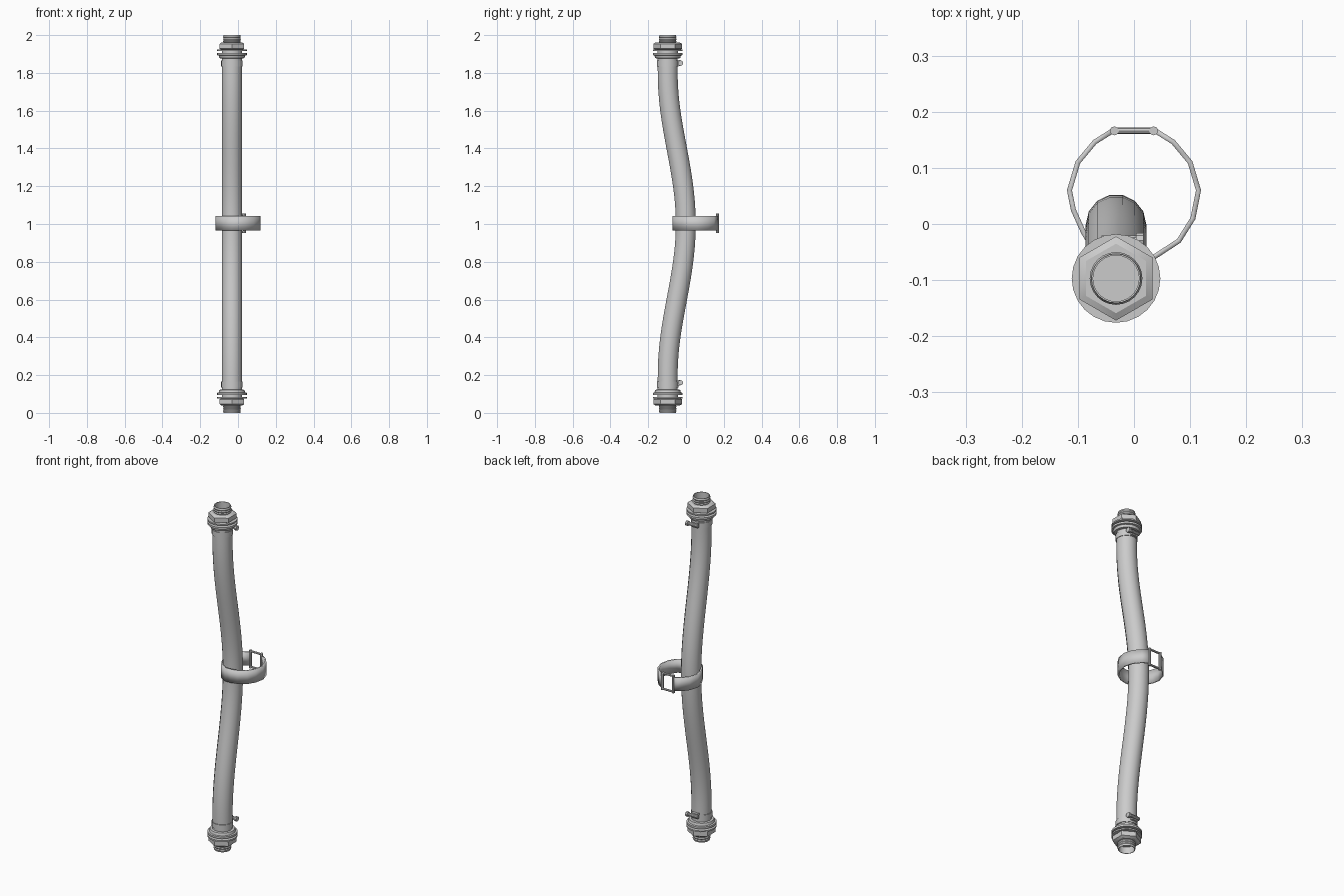
import bpy, bmesh
from math import pi, sin, cos, radians
from mathutils import Matrix, Vector

if "Cube" in bpy.data.objects:
    bpy.data.objects.remove(bpy.data.objects["Cube"])

GREY = (0.6, 0.6, 0.6, 1)
mat = bpy.data.materials.new("plain grey")
mat.use_nodes = True
mat.diffuse_color = GREY
mat.node_tree.nodes["Principled BSDF"].inputs["Base Color"].default_value = GREY

AX, AY = -0.032, -0.097   # axis of both end fittings


def finish(name, bm, smooth=True):
    bmesh.ops.recalc_face_normals(bm, faces=bm.faces)
    mesh = bpy.data.meshes.new(name)
    bm.to_mesh(mesh)
    bm.free()
    mesh.materials.append(mat)
    ob = bpy.data.objects.new(name, mesh)
    bpy.context.collection.objects.link(ob)
    if smooth:
        bpy.ops.object.select_all(action="DESELECT")
        ob.select_set(True)
        bpy.context.view_layer.objects.active = ob
        bpy.ops.object.shade_smooth_by_angle(angle=radians(35))
    return ob


def skin(bm, rings, closed=False):
    """Bridge equal rings of points; cap the ends unless closed."""
    loops = [[bm.verts.new(p) for p in ring] for ring in rings]
    n = len(loops[0])
    pairs = list(zip(loops, loops[1:]))
    if closed:
        pairs.append((loops[-1], loops[0]))
    for a, b in pairs:
        for i in range(n):
            j = (i + 1) % n
            bm.faces.new((a[i], a[j], b[j], b[i]))
    if not closed:
        bm.faces.new(loops[0])
        bm.faces.new(loops[-1])


def circle(r, n, start=0.0):
    return [(r * cos(start + 2 * pi * i / n), r * sin(start + 2 * pi * i / n)) for i in range(n)]


def lathe(name, profile, top, sides=24, start=0.0, closed=False):
    """Profile is (radius, distance in from the end of the hose)."""
    bm = bmesh.new()
    skin(bm, [[(AX + x, AY + y, 2 - d if top else d) for x, y in circle(r, sides, start)]
              for r, d in profile], closed)
    return finish(name, bm)


def rod(name, a, b, r, sides=10):
    a, b = Vector(a), Vector(b)
    bm = bmesh.new()
    turn = (b - a).to_track_quat("Z", "Y").to_matrix().to_4x4()
    bmesh.ops.create_cone(bm, cap_ends=True, segments=sides, radius1=r, radius2=r,
                          depth=(b - a).length, matrix=Matrix.Translation((a + b) / 2) @ turn)
    return finish(name, bm)


def box(name, centre, size):
    bm = bmesh.new()
    bmesh.ops.create_cube(bm, size=1, matrix=Matrix.Translation(centre) @ Matrix.Diagonal((*size, 1)))
    return finish(name, bm, False)


# Bowed hose
def bow(z):
    return -0.049 + 0.048 * cos(pi * min(abs(z - 1) / 0.8, 1))


hose = bmesh.new()
rings = []
for k in range(33):
    z = 0.115 + 1.77 * k / 32
    slope = (bow(z + 0.01) - bow(z - 0.01)) / 0.02
    rings.append([(AX + x, bow(z) + y, z - slope * y) for x, y in circle(0.054, 14)])
skin(hose, rings)
finish("hose", hose)

# End fittings, alike at both ends
for end, top in (("lower", False), ("upper", True)):
    thread = [(0.047 if i % 2 else 0.044, 0.004 + 0.006 * i) for i in range(7)]
    lathe(end + "_threaded_spout",
          [(0.041, 0.12), (0.041, 0), (0.044, 0)] + thread + [(0.054, 0.05), (0.054, 0.12)], top)
    lathe(end + "_hex_nut", [(0.062, 0.038), (0.075, 0.046), (0.075, 0.072), (0.066, 0.077)],
          top, 6, pi / 2)
    lathe(end + "_washer", [(0.05, 0.076), (0.079, 0.076), (0.079, 0.084), (0.05, 0.084)],
          top, closed=True)
    lathe(end + "_collar", [(0.045, 0.095), (0.079, 0.095), (0.079, 0.106), (0.07, 0.108),
                            (0.066, 0.122), (0.05, 0.124)], top)

    # Hose clamp with its tightening screw at the back
    lathe(end + "_clamp_band", [(0.052, 0.135), (0.057, 0.135), (0.057, 0.165), (0.052, 0.165)],
          top, closed=True)
    z = 1.852 if top else 0.16
    box(end + "_clamp_housing", (AX, -0.039, z), (0.04, 0.018, 0.03))
    rod(end + "_clamp_screw", (-0.058, -0.029, z), (0.006, -0.029, z), 0.009)
    rod(end + "_clamp_screw_head", (0.004, -0.029, z), (0.017, -0.029, z), 0.014)

# Loose strap looped round the hose, open at the back
path = [(-0.035, 0.168), (-0.07, 0.146), (-0.1, 0.11), (-0.115, 0.06), (-0.108, 0.025),
        (-0.09, -0.015), (-0.072, -0.045), (-0.035, -0.066), (0, -0.067), (0.037, -0.058),
        (0.08, -0.03), (0.105, 0.01), (0.115, 0.06), (0.1, 0.11), (0.07, 0.146), (0.035, 0.168)]
strap = bmesh.new()
LOW, HIGH = 0.965, 1.042
low = [strap.verts.new((x, y, LOW)) for x, y in path]
high = [strap.verts.new((x, y, HIGH)) for x, y in path]
for i in range(len(path) - 1):
    strap.faces.new((low[i], low[i + 1], high[i + 1], high[i]))
band = finish("strap", strap)
thick = band.modifiers.new("thickness", "SOLIDIFY")
thick.thickness = 0.009
thick.offset = 0

# Wire buckle joining the strap ends
for side, x in (("right", -0.035), ("left", 0.035)):
    rod(side + "_buckle_pin", (x, 0.166, 0.952), (x, 0.166, 1.055), 0.008, 8)
for side, z in (("lower", 0.958), ("upper", 1.049)):
    rod(side + "_buckle_bar", (-0.038, 0.166, z), (0.038, 0.166, z), 0.006, 8)
